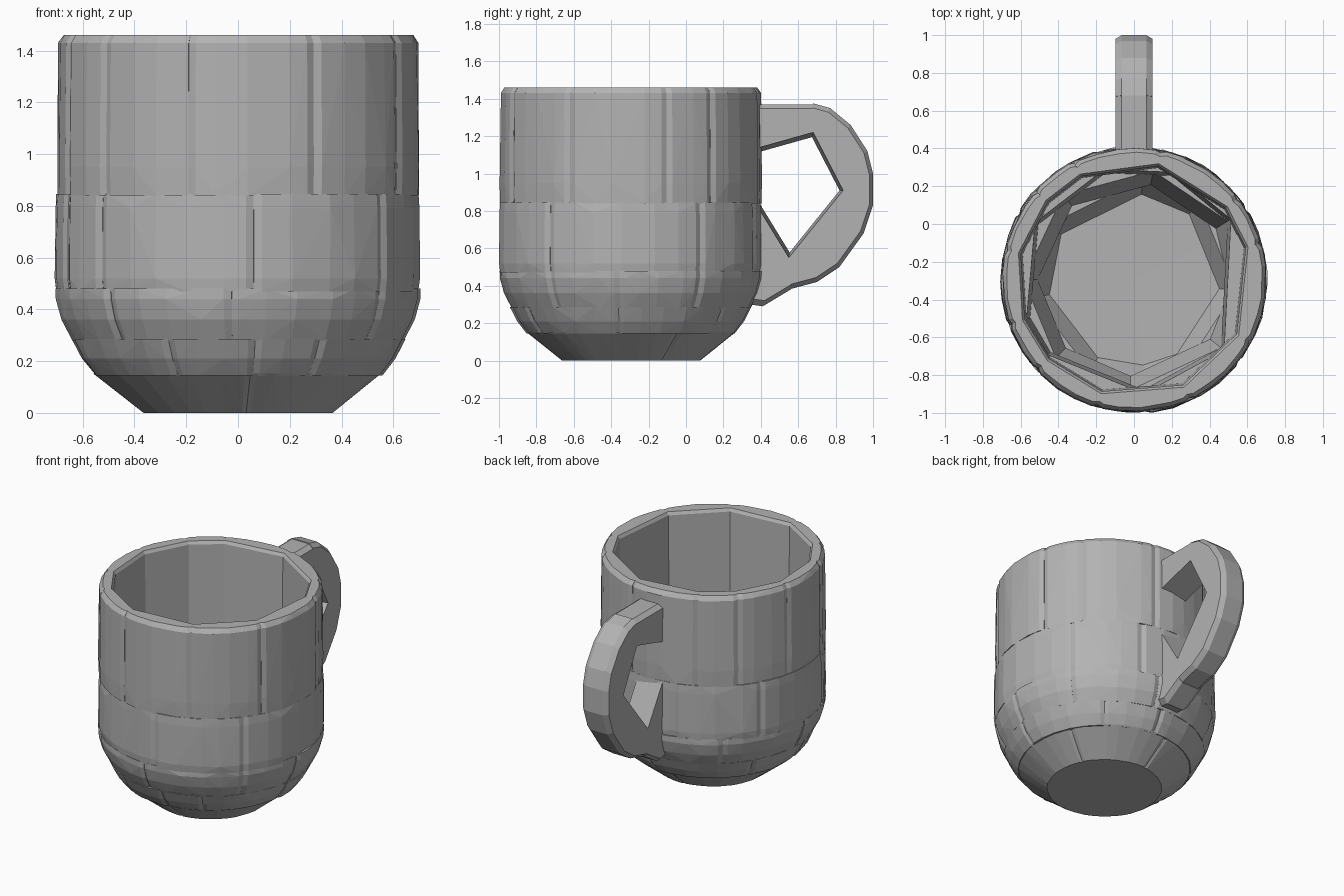
import bpy
import bmesh
import random
from math import radians, sin, cos, ceil

random.seed(4)
if "Cube" in bpy.data.objects:
    bpy.data.objects.remove(bpy.data.objects["Cube"], do_unlink=True)

CENTRE_Y = -0.295

clay = bpy.data.materials.new("grey_clay")
clay.use_nodes = True
grey = (0.45, 0.45, 0.45, 1)
clay.diffuse_color = grey
clay.node_tree.nodes["Principled BSDF"].inputs["Base Color"].default_value = grey


def hull_object(name, points):
    """Make a flat-shaded convex block from a point cloud."""
    bm = bmesh.new()
    for p in points:
        bm.verts.new(p)
    bmesh.ops.convex_hull(bm, input=bm.verts)
    loose = [v for v in bm.verts if not v.link_faces]
    bmesh.ops.delete(bm, geom=loose, context='VERTS')
    bmesh.ops.dissolve_limit(bm, angle_limit=radians(1), verts=bm.verts, edges=bm.edges)
    bmesh.ops.recalc_face_normals(bm, faces=bm.faces)
    mesh = bpy.data.meshes.new(name)
    bm.to_mesh(mesh)
    bm.free()
    mesh.materials.append(clay)
    obj = bpy.data.objects.new(name, mesh)
    bpy.context.collection.objects.link(obj)


def polar(r, angle, z):
    a = radians(angle)
    return (r * cos(a), CENTRE_Y + r * sin(a), z)


def block_row(name, seams, outer, inner):
    """Ring of hewn blocks: faceted outside, flat chord inside, worn ends."""
    ends = seams[1:] + [seams[0] + 360]
    for i, (start, end) in enumerate(zip(seams, ends)):
        steps = max(2, ceil((end - start) / 12))
        swell = random.uniform(-0.001, 0.007)
        points = []
        for k in range(steps + 1):
            worn = k in (0, steps)
            angle = start + (end - start) * k / steps
            if not worn:
                angle += random.uniform(-2, 2)
            for r, z in outer:
                dent = 0.012 if worn else random.uniform(0, 0.006)
                points.append(polar(r + swell - dent, angle, z))
        # Full-radius points just inside each worn end
        for angle in (start + 2.5, end - 2.5):
            points += [polar(r + swell - 0.002, angle, z) for r, z in outer]
        for angle in (start, end):
            points += [polar(r, angle, z) for r, z in inner]
        hull_object(f"{name}_{i + 1}", points)


# Base: solid wedges forming the floor
block_row("base_wedge", [-85, 27, 95],
          [(0.37, 0), (0.56, 0.152)], [(0, 0), (0, 0.15)])

# Lower bowl blocks
block_row("lower_bowl_block", [-115, -84, -60, -6, 50, 85, 148, 190],
          [(0.555, 0.145), (0.605, 0.21), (0.643, 0.285)],
          [(0.45, 0.145), (0.54, 0.285)])

# Upper bowl blocks
block_row("upper_bowl_block", [-92, -38, -5, 32, 80, 130, 180, 225],
          [(0.638, 0.28), (0.68, 0.36), (0.702, 0.44), (0.703, 0.48)],
          [(0.51, 0.28), (0.585, 0.48)])

# Middle wall blocks
block_row("middle_wall_block", [-85, -38, 32, 70, 105, 150, 200, 221],
          [(0.70, 0.47), (0.706, 0.52), (0.704, 0.79), (0.70, 0.845)],
          [(0.585, 0.47), (0.605, 0.845)])

# Upper wall blocks with a chamfered rim
block_row("upper_wall_block", [-65, -28, 16, 38, 78, 117, 138, 167, 200, 223, 254],
          [(0.70, 0.84), (0.703, 0.95), (0.698, 1.43), (0.678, 1.46)],
          [(0.605, 0.84), (0.615, 1.44), (0.628, 1.46)])


def handle_block(name, outer, inner):
    """Handle segment with chamfered outer edges; points are (y, z)."""
    def toward_hole(y, z, amount):
        return y + (0.6 - y) * amount, z + (0.9 - z) * amount

    points = []
    for side in (-1, 1):
        points += [(side * 0.065, y, z) for y, z in outer]
        points += [(side * 0.098, *toward_hole(y, z, 0.05)) for y, z in outer]
        # The opening narrows slightly toward the right-hand side
        narrowing = 0.08 if side < 0 else 0
        points += [(side * 0.098, *toward_hole(y, z, narrowing)) for y, z in inner]
    hull_object(name, points)


# Handle
handle_block("handle_top", [(0.36, 1.37), (0.69, 1.37)], [(0.36, 1.13), (0.68, 1.22)])
handle_block("handle_upper_curve",
             [(0.68, 1.375), (0.77, 1.35), (0.88, 1.26), (0.97, 1.12), (1, 1), (1, 0.9)],
             [(0.68, 1.22), (0.84, 0.91)])
handle_block("handle_lower_curve",
             [(1, 0.92), (1, 0.83), (0.95, 0.68), (0.82, 0.5), (0.7, 0.42), (0.55, 0.38)],
             [(0.84, 0.91), (0.55, 0.55)])
handle_block("handle_foot", [(0.56, 0.38), (0.41, 0.29), (0.34, 0.3)],
             [(0.36, 0.86), (0.55, 0.55)])
